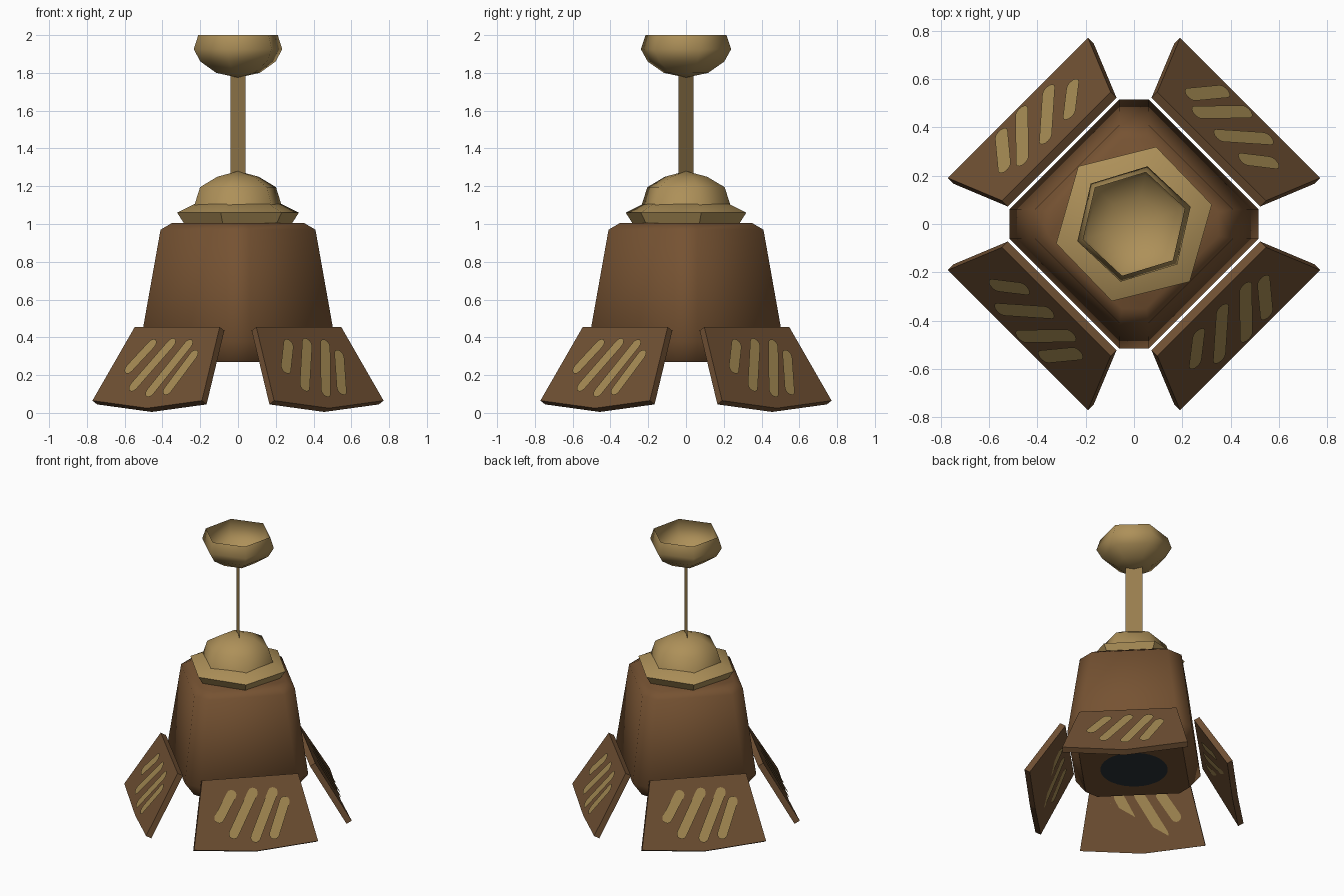
import bpy
import bmesh
from math import cos, sin, pi, radians, sqrt
from mathutils import Vector

cube = bpy.data.objects.get("Cube")
if cube:
    bpy.data.objects.remove(cube, do_unlink=True)


def material(name, rgb):
    m = bpy.data.materials.new(name)
    m.use_nodes = True
    m.diffuse_color = (*rgb, 1)
    m.node_tree.nodes["Principled BSDF"].inputs["Base Color"].default_value = (*rgb, 1)
    return m


BROWN = material("wood brown", (0.18, 0.085, 0.032))
FLAP = material("flap brown", (0.16, 0.08, 0.033))
BRASS = material("brass", (0.42, 0.28, 0.1))
ROD = material("dull brass", (0.31, 0.205, 0.075))
STRIPE = material("ochre stripe", (0.37, 0.25, 0.085))
DARK = material("dark glass", (0.025, 0.032, 0.038))


def finish(bm, name, mat, angle=None, recalc=True):
    if recalc:
        bmesh.ops.recalc_face_normals(bm, faces=bm.faces)
    mesh = bpy.data.meshes.new(name)
    bm.to_mesh(mesh)
    bm.free()
    mesh.materials.append(mat)
    if angle:
        mesh.shade_smooth()
        mesh.set_sharp_from_angle(angle=radians(angle))
    ob = bpy.data.objects.new(name, mesh)
    bpy.context.collection.objects.link(ob)
    return ob


def loft(name, rings, mat, angle, cap_start=False, cap_end=False):
    """Skin a stack of rings with equal point counts."""
    bm = bmesh.new()
    loops = [[bm.verts.new(p) for p in ring] for ring in rings]
    for low, high in zip(loops, loops[1:]):
        n = len(low)
        for i in range(n):
            j = (i + 1) % n
            bm.faces.new((low[i], low[j], high[j], high[i]))
    if cap_start:
        bm.faces.new(loops[0][::-1])
    if cap_end:
        bm.faces.new(loops[-1])
    bmesh.ops.remove_doubles(bm, verts=bm.verts, dist=0.0005)
    return finish(bm, name, mat, angle)


def chamfered_square(reach, half, z):
    """Square turned to point along the axes, with its corners cut."""
    pts = []
    for k in range(4):
        c, s = round(cos(k * pi / 2)), round(sin(k * pi / 2))
        for t in (-half, half):
            pts.append((c * reach - s * t, s * reach + c * t, z))
    return pts


def hexagon(radius, z, turn):
    return [(radius * cos(radians(turn + 60 * k)),
             radius * sin(radians(turn + 60 * k)), z) for k in range(6)]


# Tapered body
body_profile = [(0.43, 0.05, 0.27), (0.515, 0.062, 0.38),
                (0.41, 0.06, 0.97), (0.35, 0.05, 1.005)]
loft("lamp_body", [chamfered_square(*p) for p in body_profile], BROWN, 50, True, True)

# Dark opening underneath
bm = bmesh.new()
bmesh.ops.create_circle(bm, cap_ends=True, segments=32, radius=0.22)
bmesh.ops.reverse_faces(bm, faces=bm.faces)
finish(bm, "lamp_opening", DARK, recalc=False).location.z = 0.266

# Hexagonal collar and dome on top of the body
collar = [(0.295, 1.004), (0.332, 1.06), (0.24, 1.105)]
loft("collar", [hexagon(r, z, 14) for r, z in collar], BRASS, 45, True, True)
dome = [(0.243, 1.095), (0.21, 1.195), (0.115, 1.25), (0.0001, 1.28)]
loft("dome", [hexagon(r, z, 17) for r, z in dome], BRASS, 60)

# Open ceiling bowl
bowl = [(0.0001, 1.775), (0.12, 1.8), (0.208, 1.86), (0.245, 1.925), (0.22, 2.0)]
loft("ceiling_bowl", [hexagon(r, z, 17) for r, z in bowl], BRASS, 60)

# Flat hanging strap between dome and bowl
bm = bmesh.new()
w = 0.039
bm.faces.new([bm.verts.new(p) for p in
              ((-w, w, 1.26), (w, -w, 1.26), (w, -w, 1.79), (-w, w, 1.79))])
finish(bm, "hanging_strap", ROD, recalc=False)

# Flap frame: u runs along the hinge edge, v runs down the slope
TOP_D, TOP_Z, DROP, OUT, THICK = 0.455, 0.455, 0.39, 0.225, 0.04
LENGTH = sqrt(DROP ** 2 + OUT ** 2)


def flap_point(k, u, d, z, depth):
    """Point on flap k, pushed inward by depth along the slope normal."""
    d -= depth * DROP / LENGTH
    z -= depth * OUT / LENGTH
    a = pi / 4 + k * pi / 2
    return Vector((d * cos(a) - u * sin(a), d * sin(a) + u * cos(a), z))


def slope_d(z):
    return TOP_D + (TOP_Z - z) * OUT / DROP


def capsule(start, end, radius, steps=6):
    """Rounded bar outline in the flap's u, v plane."""
    s, e = Vector(start), Vector(end)
    axis = (e - s).normalized()
    side = Vector((-axis.y, axis.x))
    s, e = s + axis * radius, e - axis * radius
    pts = []
    for centre, begin in ((e, -pi / 2), (s, pi / 2)):
        for i in range(steps + 1):
            t = begin + pi * i / steps
            pts.append(centre + radius * (axis * cos(t) + side * sin(t)))
    return pts


# Each stripe: lower end (u, z) and upper end (u, z)
stripes = [((-0.245, 0.21), (-0.116, 0.385)), ((-0.157, 0.115), (0.024, 0.39)),
           ((-0.014, 0.085), (0.154, 0.385)), ((0.113, 0.095), (0.225, 0.33))]
TIP_Z = 0.065
outline = [(-0.318, TOP_D, TOP_Z), (0.318, TOP_D, TOP_Z),
           (0.41, slope_d(TIP_Z), TIP_Z), (0, slope_d(TIP_Z), 0.025),
           (-0.41, slope_d(TIP_Z), TIP_Z)]
names = ["back_left", "back_right", "front_right", "front_left"]

for k, label in enumerate(names):
    # Thick flap with a slightly pointed lower edge
    loft(label + "_flap",
         [[flap_point(k, *p, depth) for p in outline] for depth in (0, THICK)],
         FLAP, None, True, True)

    # Slanted painted stripes on both sides
    bm = bmesh.new()
    for low, high in stripes:
        ends = [(u, (TOP_Z - z) * LENGTH / DROP) for u, z in (low, high)]
        bar = capsule(*ends, 0.033)
        for depth in (-0.004, THICK + 0.005):
            verts = []
            for u, v in bar:
                z = TOP_Z - v * DROP / LENGTH
                verts.append(bm.verts.new(flap_point(k, u, slope_d(z), z, depth)))
            face = bm.faces.new(verts)
            face.normal_update()
            outward = Vector((cos(pi / 4 + k * pi / 2), sin(pi / 4 + k * pi / 2), 0))
            if (face.normal.dot(outward) > 0) != (depth < 0):
                face.normal_flip()
    finish(bm, label + "_flap_stripes", STRIPE, recalc=False)
